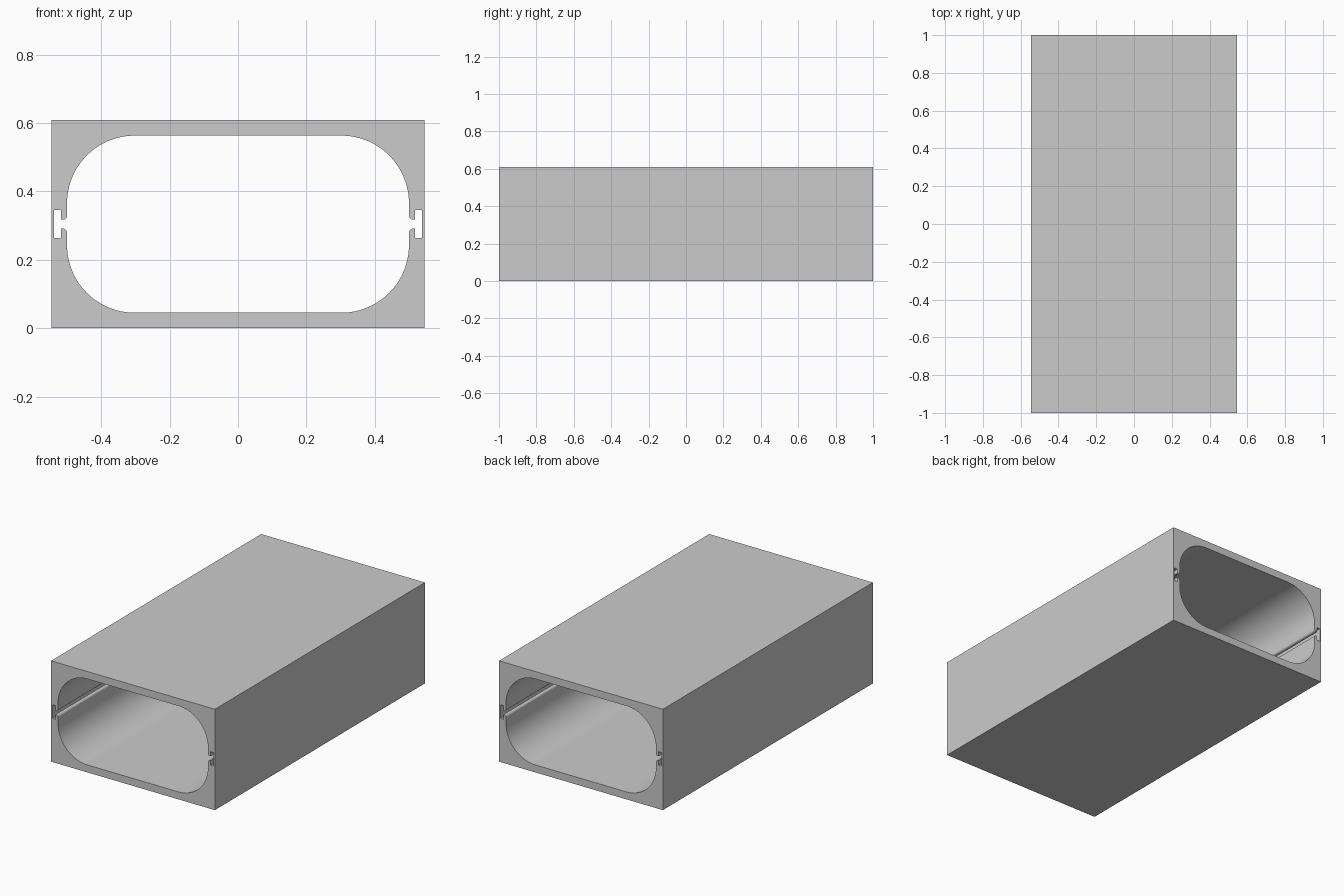
import bpy, bmesh
from math import sin, cos, pi, radians

if "Cube" in bpy.data.objects:
    bpy.data.objects.remove(bpy.data.objects["Cube"])

W, H, L = 0.546, 0.608, 2.0      # half width, height, length
MID = H / 2


def arc(cx, cy, r, a0, a1, n):
    steps = [radians(a0 + (a1 - a0) * i / n) for i in range(n + 1)]
    return [(cx + r * cos(a), cy + r * sin(a)) for a in steps]


def add_loop(curve, points):
    spline = curve.splines.new('POLY')
    spline.points.add(len(points) - 1)
    for p, (x, y) in zip(spline.points, points):
        p.co = (x, y, 0, 1)
    spline.use_cyclic_u = True


# One quarter of the opening: large round corner, rounded lip, T-slot
quarter = arc(0.302, 0.061, 0.198, 90, 0, 32)
quarter += arc(0.512, 0.025, 0.012, 180, 270, 8)
quarter += [(0.518, 0.013), (0.518, 0.041), (0.538, 0.041)]

# Mirror the quarter into a closed opening
half = quarter + [(x, -y) for x, y in reversed(quarter)]
opening = half + [(-x, y) for x, y in reversed(half)]
outer = [(-W, -MID), (W, -MID), (W, MID), (-W, MID)]

# Extruded hollow profile
curve = bpy.data.curves.new("hollow_profile", 'CURVE')
curve.dimensions = '2D'
curve.fill_mode = 'BOTH'
curve.extrude = L / 2
add_loop(curve, outer)
add_loop(curve, opening)
body = bpy.data.objects.new("hollow_profile", curve)
bpy.context.collection.objects.link(body)
body.location.z = MID
body.rotation_euler.x = pi / 2

bpy.ops.object.select_all(action='DESELECT')
body.select_set(True)
bpy.context.view_layer.objects.active = body
bpy.ops.object.convert(target='MESH')
bpy.ops.object.transform_apply(location=True, rotation=True, scale=True)

# Weld caps to walls and make normals consistent
bm = bmesh.new()
bm.from_mesh(body.data)
bmesh.ops.remove_doubles(bm, verts=bm.verts, dist=1e-5)
bmesh.ops.recalc_face_normals(bm, faces=bm.faces)
bm.to_mesh(body.data)
bm.free()
bpy.ops.object.shade_smooth_by_angle(angle=radians(30))
